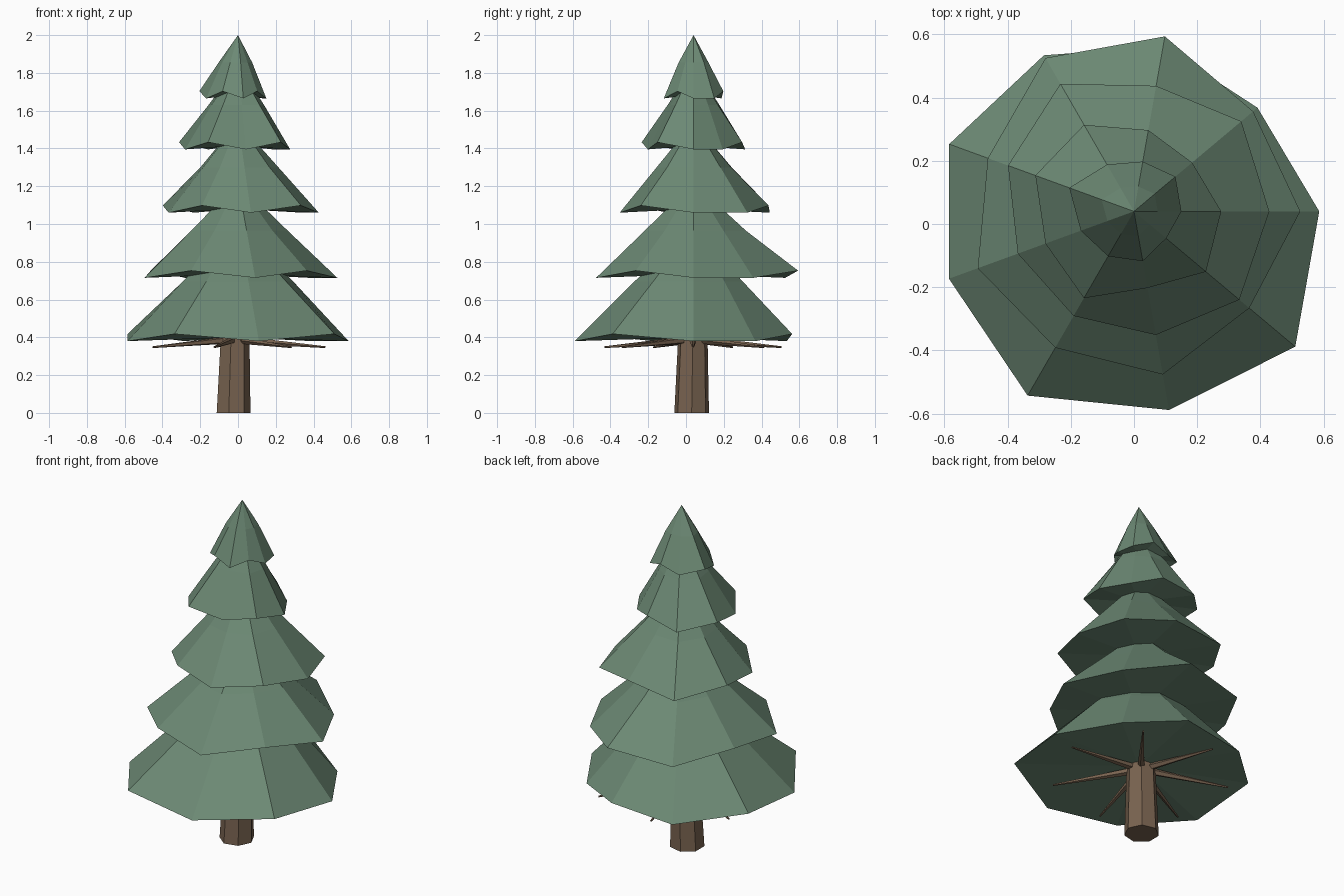
import bpy
import bmesh
from math import cos, sin, tau
from mathutils import Vector

cube = bpy.data.objects.get("Cube")
if cube:
    bpy.data.objects.remove(cube)


def material(name, rgb):
    m = bpy.data.materials.new(name)
    m.use_nodes = True
    m.diffuse_color = (*rgb, 1)
    m.node_tree.nodes["Principled BSDF"].inputs["Base Color"].default_value = (*rgb, 1)
    return m


GREEN = material("needle_green", (0.15, 0.25, 0.175))
BROWN = material("bark_brown", (0.19, 0.125, 0.08))
AXIS = Vector((0, 0.04, 0))


def finish(name, bm, mat):
    bmesh.ops.recalc_face_normals(bm, faces=bm.faces)
    mesh = bpy.data.meshes.new(name)
    bm.to_mesh(mesh)
    bm.free()
    mesh.materials.append(mat)
    bpy.context.collection.objects.link(bpy.data.objects.new(name, mesh))


def bridge(bm, a, b):
    n = len(a)
    for i in range(n):
        bm.faces.new((a[i], a[(i + 1) % n], b[(i + 1) % n], b[i]))


def fan(bm, ring, tip):
    for i, v in enumerate(ring):
        bm.faces.new((v, ring[(i + 1) % len(ring)], tip))


def foliage_tier(name, z, shoulder_z, apex_z, radii):
    """Nine-sided drooping skirt with a jagged rim, a shoulder ring and a closed underside."""
    bm = bmesh.new()
    rim, shoulder = [], []
    for i, r in enumerate(radii):
        d = Vector((cos(tau * i / 9), sin(tau * i / 9), 0))
        lift = 0.038 if i and i % 2 == 0 else 0
        rim.append(bm.verts.new(AXIS + d * r + Vector((0, 0, z + lift))))
        shoulder.append(bm.verts.new(AXIS + d * r * 0.5 + Vector((0, 0, shoulder_z))))
    bridge(bm, rim, shoulder)
    fan(bm, shoulder, bm.verts.new(AXIS + Vector((0, 0, apex_z))))
    fan(bm, rim, bm.verts.new(AXIS + Vector((0, 0, z + 0.02))))
    finish(name, bm, GREEN)


def tapered_rod(name, start, end, r0, r1, sides):
    """Straight tapered limb between two points."""
    bm = bmesh.new()
    start, end = Vector(start), Vector(end)
    axis = (end - start).normalized()
    if axis.z > 0.9:
        u, v = Vector((1, 0, 0)), Vector((0, 1, 0))
    else:
        u = axis.cross(Vector((0, 0, 1))).normalized()
        v = u.cross(axis)
    rings = [[bm.verts.new(p + r * (u * cos(tau * i / sides) + v * sin(tau * i / sides)))
              for i in range(sides)] for p, r in ((start, r0), (end, r1))]
    bridge(bm, *rings)
    for ring in rings:
        bm.faces.new(ring)
    finish(name, bm, BROWN)


# Foliage, lowest tier first: rim height, shoulder height, apex height, rim radii
TIERS = [
    (0.38, 0.695, 0.98, (.586, .51, .53, .57, .622, .623, .673, .638, .666)),
    (0.715, 0.965, 1.22, (.526, .492, .562, .56, .492, .526, .498, .524, .476)),
    (1.06, 1.30, 1.54, (.428, .443, .403, .466, .424, .391, .382, .397, .435)),
    (1.395, 1.63, 1.84, (.276, .24, .261, .316, .332, .298, .317, .246, .297)),
    (1.665, 1.855, 2.0, (.15, .171, .16, .171, .218, .179, .164, .16, .133)),
]
for n, tier in enumerate(TIERS, 1):
    foliage_tier(f"foliage_tier_{n}", *tier)

# Slightly leaning trunk
tapered_rod("trunk", (-0.028, 0.03, 0), (-0.018, 0.037, 0.45), 0.094, 0.078, 7)

# Bare drooping branches under the lowest tier
for i in range(7):
    d = Vector((cos(tau * i / 7), sin(tau * i / 7), 0))
    hub = Vector((-0.018, 0.037, 0))
    tapered_rod(f"branch_{i + 1}", hub + d * 0.05 + Vector((0, 0, 0.385)),
                hub + d * 0.48 + Vector((0, 0, 0.348)), 0.02, 0.005, 5)
